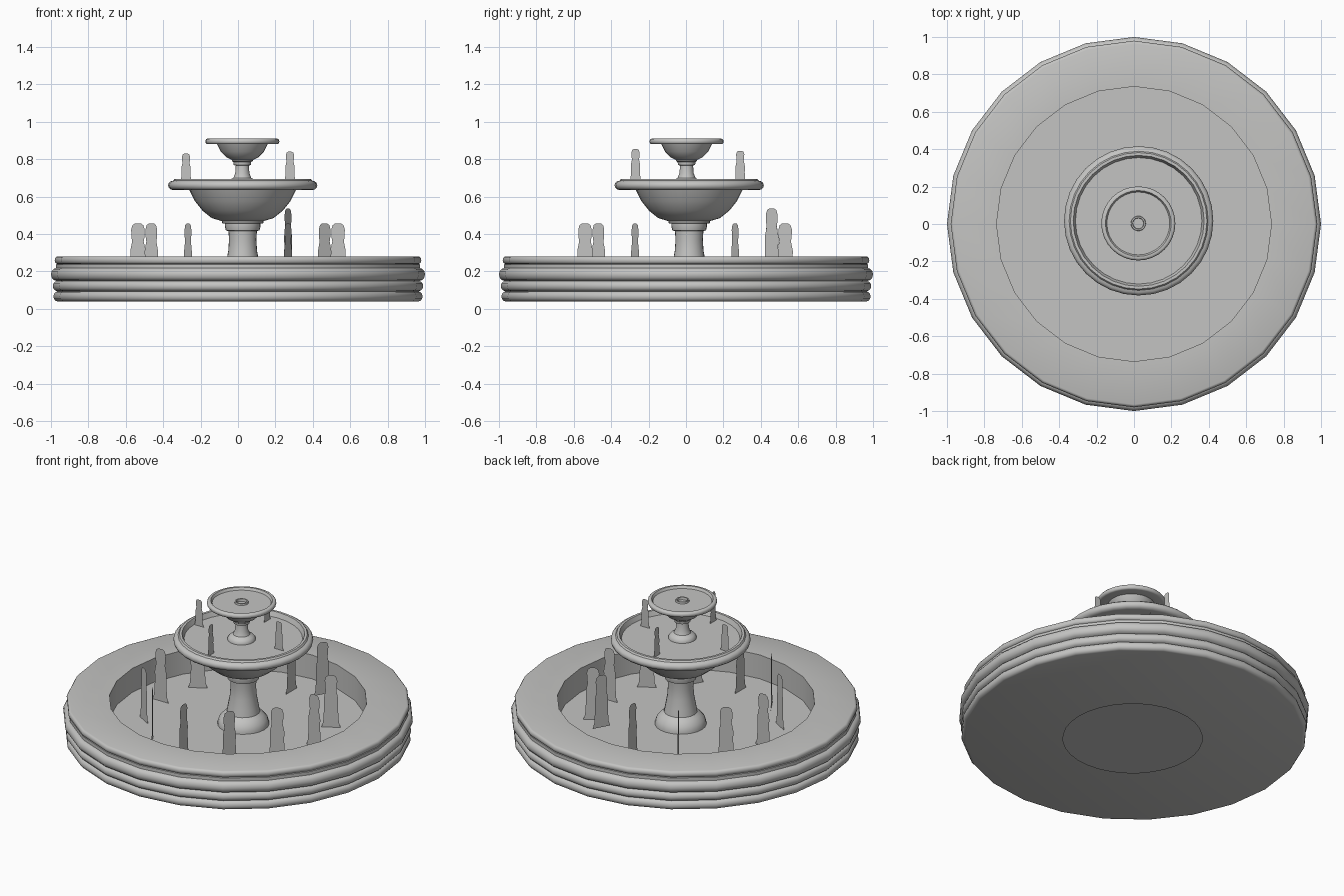
import bpy
import bmesh
from math import sin, cos, pi, radians

if "Cube" in bpy.data.objects:
    bpy.data.objects.remove(bpy.data.objects["Cube"], do_unlink=True)

# One stone colour for everything
stone = bpy.data.materials.new("grey stone")
stone.use_nodes = True
GREY = (0.55, 0.55, 0.54, 1)
stone.diffuse_color = GREY
stone.node_tree.nodes["Principled BSDF"].inputs["Base Color"].default_value = GREY


def finish(bm, name, location=(0, 0, 0), smooth=True):
    mesh = bpy.data.meshes.new(name)
    bm.to_mesh(mesh)
    bm.free()
    mesh.materials.append(stone)
    obj = bpy.data.objects.new(name, mesh)
    obj.location = location
    bpy.context.collection.objects.link(obj)
    if smooth:
        bpy.ops.object.select_all(action="DESELECT")
        obj.select_set(True)
        bpy.context.view_layer.objects.active = obj
        bpy.ops.object.shade_smooth_by_angle(angle=radians(40))
    return obj


def lathe(name, profile, x=0, y=0, sides=24):
    """Turn a (radius, height) profile about the vertical axis."""
    bm = bmesh.new()
    rings = []
    for r, z in profile:
        if r == 0:
            rings.append([bm.verts.new((0, 0, z))] * sides)
        else:
            rings.append([bm.verts.new((r * cos(2 * pi * i / sides), r * sin(2 * pi * i / sides), z))
                          for i in range(sides)])
    for low, high in zip(rings, rings[1:]):
        for i in range(sides):
            j = (i + 1) % sides
            corners = dict.fromkeys((low[i], low[j], high[j], high[i]))
            bm.faces.new(list(corners))
    bmesh.ops.recalc_face_normals(bm, faces=bm.faces)
    return finish(bm, name, (x, y, 0))


def roll(r, depth, z0, z1, steps=6):
    """Half-round moulding running upward from z0 to z1."""
    mid, half = (z0 + z1) / 2, (z1 - z0) / 2
    return [(r + depth * cos(a), mid + half * sin(a))
            for a in (-pi / 2 + pi * k / steps for k in range(steps + 1))]


# Large basin with stacked half-round mouldings and a sunken floor
FLOOR = 0.13
lathe("basin",
      [(0, 0.04)]
      + roll(0.965, 0.022, 0.04, 0.093)
      + roll(0.968, 0.022, 0.095, 0.148)
      + roll(0.972, 0.028, 0.15, 0.218)
      + [(0.972, 0.22), (0.972, 0.238)]
      + roll(0.965, 0.015, 0.24, 0.28)
      + [(0.735, 0.28), (0.735, FLOOR), (0, FLOOR)])

# Flat footing disc under the basin
disc = bmesh.new()
bmesh.ops.create_circle(disc, cap_ends=True, segments=32, radius=0.4)
bmesh.ops.reverse_faces(disc, faces=disc.faces)
finish(disc, "footing_disc", (0.025, 0.017, 0), smooth=False)

# Lower pedestal and the middle bowl
CX, CY = 0.025, 0.017
lathe("lower_pedestal",
      [(0.147, FLOOR - 0.02), (0.147, 0.14), (0.138, 0.17), (0.115, 0.195), (0.095, 0.21),
       (0.088, 0.25), (0.077, 0.31), (0.073, 0.37), (0.076, 0.415), (0.09, 0.42),
       (0.095, 0.44), (0.095, 0.455), (0.11, 0.458), (0.113, 0.475), (0, 0.475)], CX, CY)
lathe("middle_bowl",
      [(0, 0.47), (0.115, 0.47), (0.165, 0.485), (0.215, 0.525), (0.255, 0.575), (0.285, 0.635)]
      + roll(0.372, 0.027, 0.635, 0.685)
      + [(0.365, 0.695), (0.35, 0.695), (0.338, 0.665), (0, 0.665)], CX, CY, 32)

# Upper pedestal and the top bowl
TX, TY = 0.023, 0.003
lathe("upper_pedestal",
      [(0.08, 0.66), (0.08, 0.675), (0.068, 0.69), (0.048, 0.7), (0.038, 0.725), (0.035, 0.765),
       (0.046, 0.77), (0.048, 0.785), (0.056, 0.79), (0.056, 0.805), (0, 0.805)], TX, TY)
lathe("top_bowl",
      [(0, 0.795), (0.055, 0.795), (0.085, 0.81), (0.115, 0.84), (0.135, 0.88)]
      + roll(0.186, 0.012, 0.88, 0.91)
      + [(0.176, 0.91), (0.168, 0.895), (0.04, 0.895), (0.038, 0.905), (0.03, 0.905),
         (0.028, 0.89), (0, 0.89)], TX, TY, 32)

# Water jets: thin upright silhouettes (half width, fraction of height)
JET = [(0.055, 0), (0.045, 0.1), (0.04, 0.35), (0.041, 0.55), (0.034, 0.66),
       (0.031, 0.7), (0.035, 0.78), (0.036, 0.9), (0.029, 0.97), (0.015, 1)]


def jet(name, x, y, z, height, width, turn):
    bm = bmesh.new()
    outline = JET + [(-w, h) for w, h in reversed(JET)]
    bm.faces.new([bm.verts.new((w * width, 0, h * height)) for w, h in outline])
    finish(bm, name, (x, y, z), smooth=False).rotation_euler.z = radians(turn)


# Twelve jets around the basin, one of them raised
for angle in range(0, 360, 30):
    a = radians(angle)
    lift = 0.08 if angle == 60 else 0
    turn = angle if angle < 150 else -angle
    jet(f"basin_jet_{angle}", 0.535 * cos(a), 0.535 * sin(a) - 0.005,
        FLOOR + lift, 0.327, 1, turn)

# Four smaller jets in the middle bowl
for angle, top in zip(range(0, 360, 90), (0.84, 0.845, 0.83, 0.855)):
    a = radians(angle)
    jet(f"bowl_jet_{angle}", 0.278 * cos(a), 0.28 * sin(a) + 0.01,
        0.665, top - 0.665, 0.6, angle)
